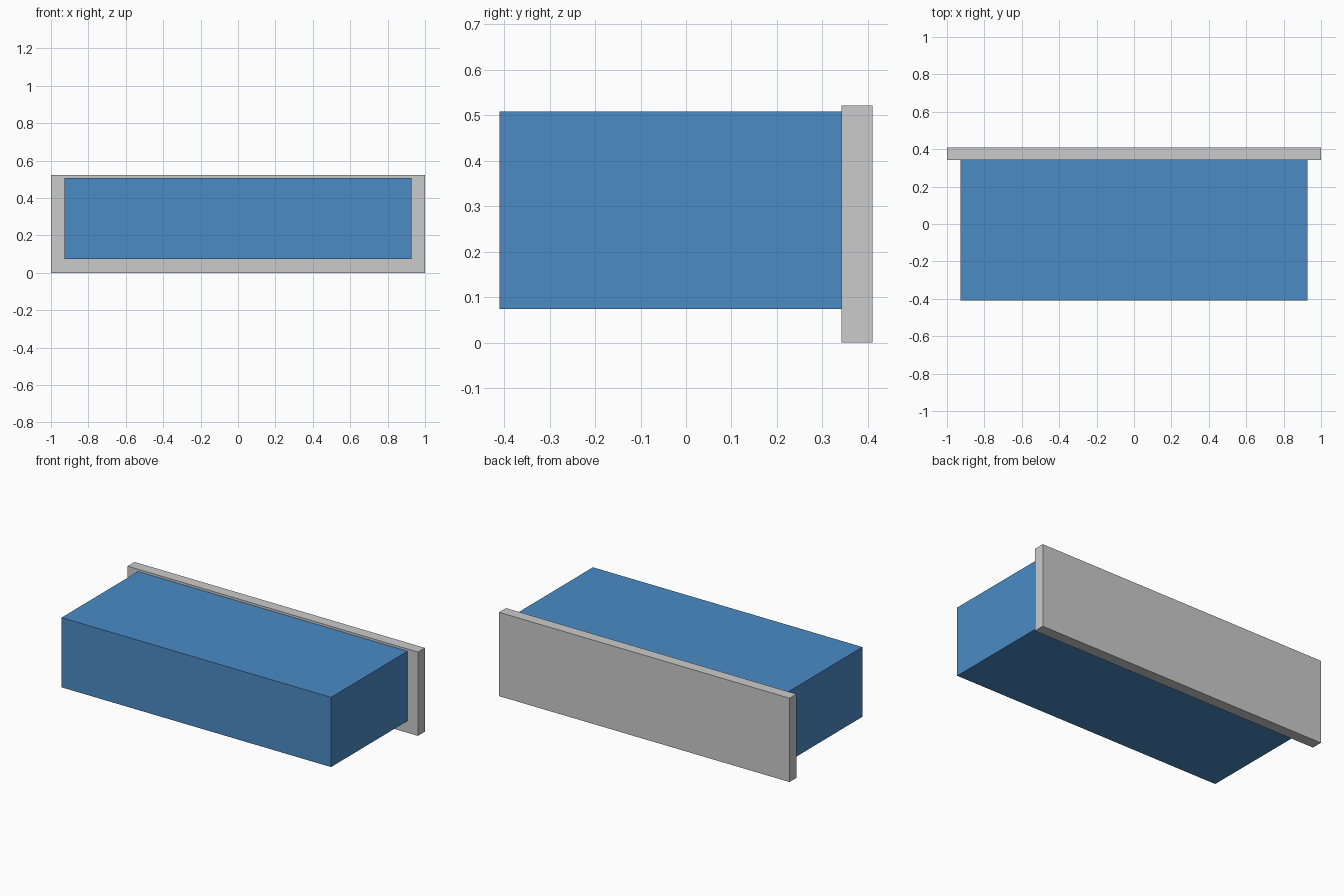
import bpy

if "Cube" in bpy.data.objects:
    bpy.data.objects.remove(bpy.data.objects["Cube"])

def box(name, lo, hi, color=None):
    center = [(a + b) / 2 for a, b in zip(lo, hi)]
    bpy.ops.mesh.primitive_cube_add(size=1, location=center)
    obj = bpy.context.object
    obj.name = name
    obj.scale = [b - a for a, b in zip(lo, hi)]
    bpy.ops.object.transform_apply(location=False, rotation=False, scale=True)
    if color:
        mat = bpy.data.materials.new(name + "_blue")
        mat.diffuse_color = color
        mat.use_nodes = True
        mat.node_tree.nodes["Principled BSDF"].inputs["Base Color"].default_value = mat.diffuse_color
        obj.data.materials.append(mat)
    return obj

# Upright back panel, standing on the ground
box("back_panel", (-1, 0.342, 0), (1, 0.41, 0.522))

# Blue body attached to the front of the panel
box("body", (-0.928, -0.41, 0.074), (0.928, 0.342, 0.508), (0.07, 0.26, 0.56, 1))
